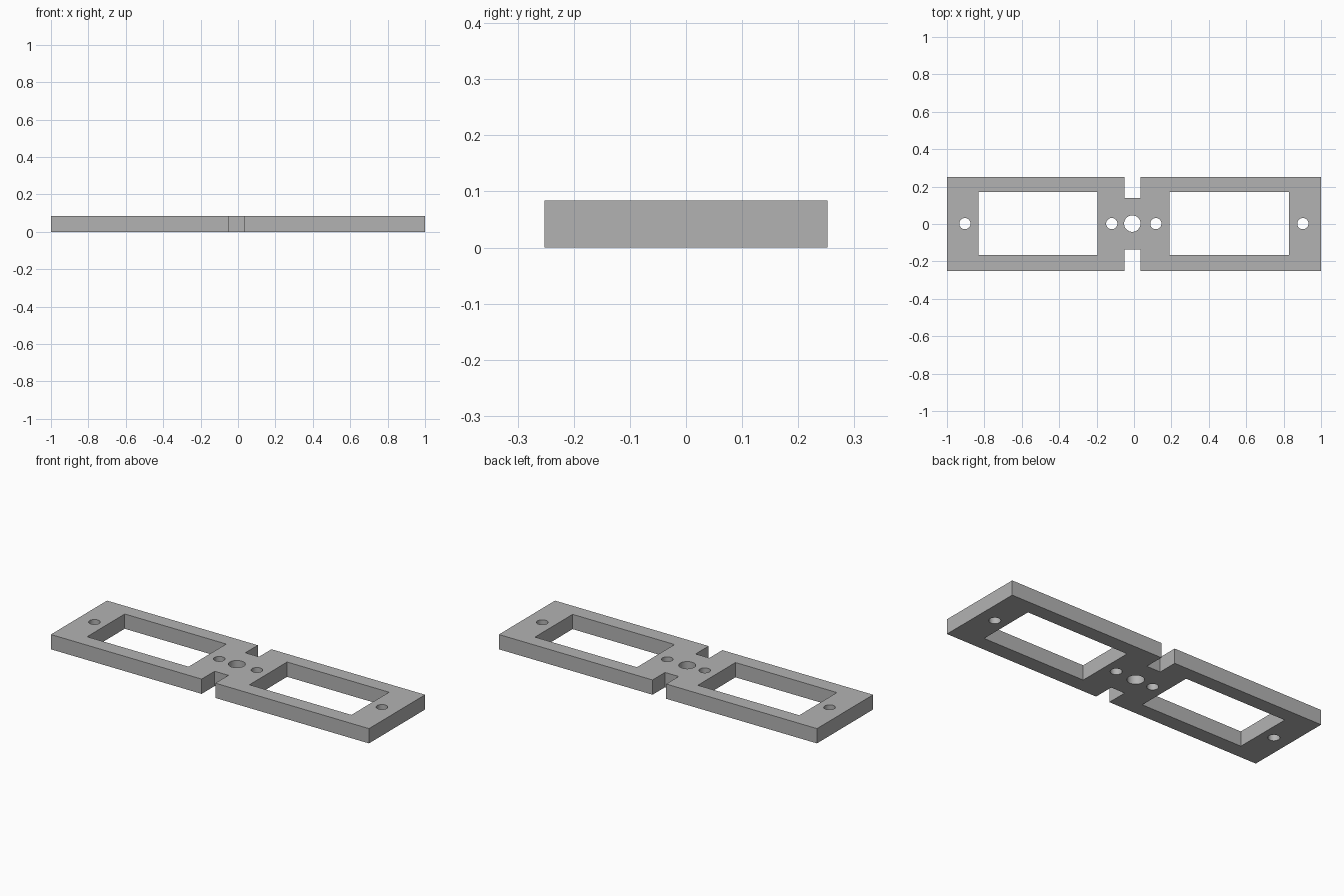
import bpy, bmesh
from math import cos, sin, tau, radians

cube = bpy.data.objects.get("Cube")
if cube:
    bpy.data.objects.remove(cube, do_unlink=True)

HEIGHT = 0.084
MID_Y = 0.002


def rectangle(x0, x1, y0, y1):
    return [(x0, y0), (x1, y0), (x1, y1), (x0, y1)]


def circle(x, radius, sides=32):
    return [(x + radius * cos(tau * i / sides), MID_Y + radius * sin(tau * i / sides))
            for i in range(sides)]


# Outer outline: two wide panels joined by a narrow neck
L, R, W = -0.052, 0.034, 0.252
LOW, HIGH = -0.135, 0.14
outline = [(-1, -W), (L, -W), (L, LOW), (R, LOW), (R, -W), (1, -W),
           (1, W), (R, W), (R, HIGH), (L, HIGH), (L, W), (-1, W)]

# Windows, screw holes and centre hole
loops = [outline,
         rectangle(-0.832, -0.194, -0.167, 0.171),
         rectangle(0.189, 0.83, -0.167, 0.171),
         circle(-0.009, 0.044)]
loops += [circle(x, 0.03) for x in (-0.904, -0.119, 0.117, 0.903)]

# Filled profile extruded to the plate thickness
curve = bpy.data.curves.new("plate_profile", "CURVE")
curve.dimensions = "2D"
curve.fill_mode = "BOTH"
curve.extrude = HEIGHT / 2
for loop in loops:
    spline = curve.splines.new("POLY")
    spline.points.add(len(loop) - 1)
    for point, (x, y) in zip(spline.points, loop):
        point.co = (x, y, 0, 1)
    spline.use_cyclic_u = True

plate = bpy.data.objects.new("mounting_plate", curve)
bpy.context.collection.objects.link(plate)
bpy.ops.object.select_all(action="DESELECT")
plate.select_set(True)
bpy.context.view_layer.objects.active = plate
bpy.ops.object.convert(target="MESH")
plate = bpy.context.object

# Weld, clean up the flat faces and stand it on the ground
bm = bmesh.new()
bm.from_mesh(plate.data)
bmesh.ops.remove_doubles(bm, verts=bm.verts, dist=0.0001)
bmesh.ops.recalc_face_normals(bm, faces=bm.faces)
bmesh.ops.translate(bm, verts=bm.verts, vec=(0, 0, HEIGHT / 2))
bm.to_mesh(plate.data)
bm.free()
bpy.ops.object.shade_smooth_by_angle(angle=radians(30))

# Plain grey material
grey = bpy.data.materials.new("plain_grey")
grey.use_nodes = True
colour = (0.45, 0.45, 0.45, 1)
grey.diffuse_color = colour
grey.node_tree.nodes["Principled BSDF"].inputs["Base Color"].default_value = colour
plate.data.materials.clear()
plate.data.materials.append(grey)
